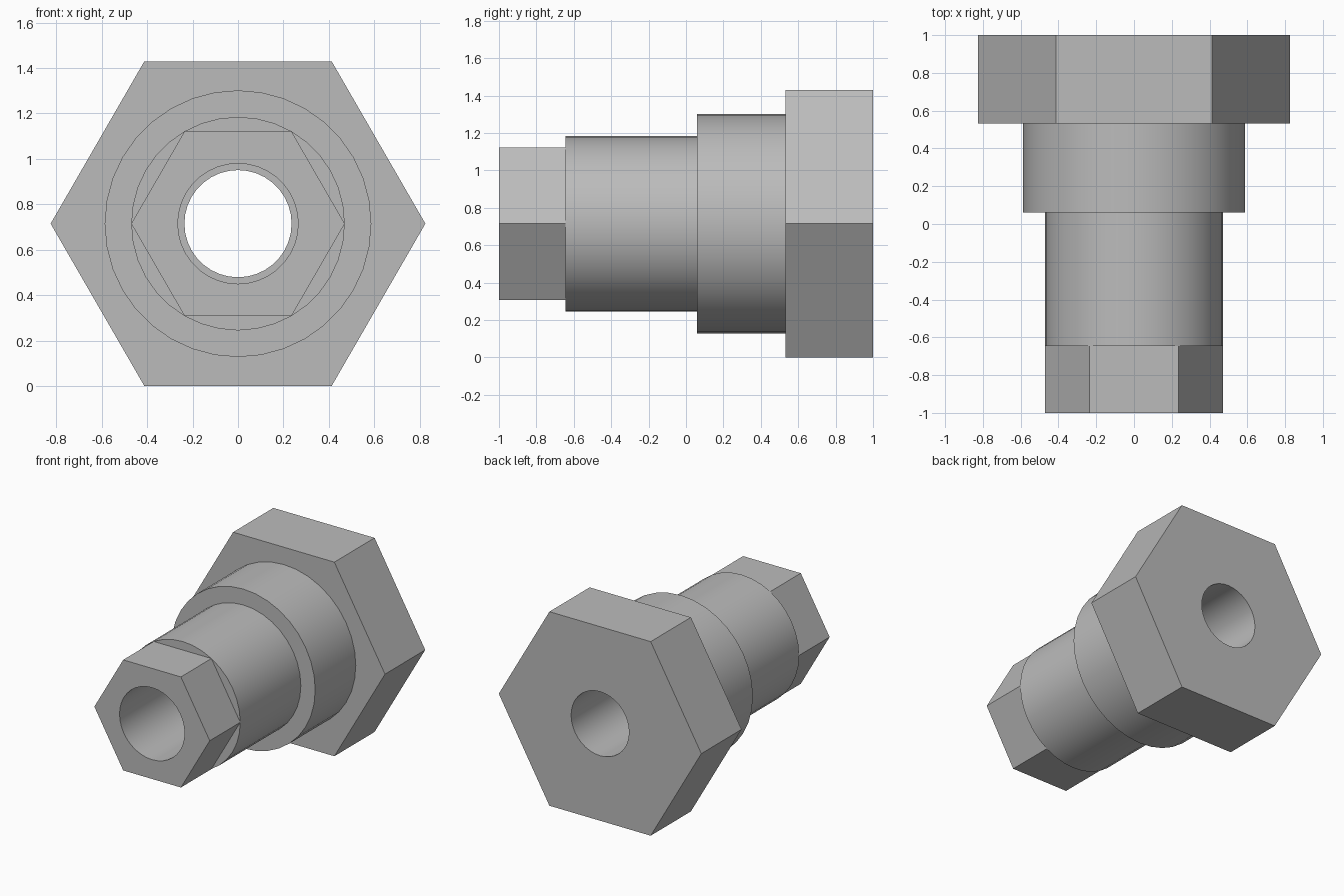
import bpy, bmesh, math

if "Cube" in bpy.data.objects:
    bpy.data.objects.remove(bpy.data.objects["Cube"])

CZ = 0.7145          # height of the axis
HEX, RND = 6, 36     # sides of hexagonal and round sections

# Closed profile along y: (y, radius, sides)
profile = [
    (-1.0, 0.265, RND),                          # front bore mouth
    (-1.0, 0.47, HEX), (-0.645, 0.47, HEX),      # hex nose
    (-0.645, 0.47, RND), (0.06, 0.47, RND),      # shank
    (0.06, 0.587, RND), (0.532, 0.587, RND),     # collar
    (0.532, 0.825, HEX), (1.0, 0.825, HEX),      # hex head
    (1.0, 0.236, RND), (0.06, 0.236, RND),       # rear bore
    (0.06, 0.265, RND),                          # bore step
]

bm = bmesh.new()
cache = {}


def vert(y, r, n, i):
    a = 2 * math.pi * (i % n) / n
    co = (r * math.cos(a), y, CZ + r * math.sin(a))
    key = tuple(round(c, 5) + 0.0 for c in co)
    if key not in cache:
        cache[key] = bm.verts.new(co)
    return cache[key]


def arc(ring, s):
    """Points of one 60 degree sector of a ring."""
    step = ring[2] // 6
    return [vert(*ring, s * step + i) for i in range(step + 1)]


for a, b in zip(profile, profile[1:] + profile[:1]):
    for s in range(6):
        pa, pb = arc(a, s), arc(b, s)
        if a[2] == b[2]:      # walls and round shoulders
            for i in range(len(pa) - 1):
                bm.faces.new((pa[i], pa[i + 1], pb[i + 1], pb[i]))
        else:                 # flat shoulder between hexagon and circle
            bm.faces.new(list(dict.fromkeys(pa + pb[::-1])))

bmesh.ops.recalc_face_normals(bm, faces=bm.faces[:])
mesh = bpy.data.meshes.new("stepped_hex_bushing")
bm.to_mesh(mesh)
bm.free()

body = bpy.data.objects.new("stepped_hex_bushing", mesh)
bpy.context.collection.objects.link(body)

# Plain grey metal
grey = bpy.data.materials.new("grey")
grey.diffuse_color = (0.5, 0.5, 0.5, 1)
grey.use_nodes = True
grey.node_tree.nodes["Principled BSDF"].inputs["Base Color"].default_value = grey.diffuse_color
mesh.materials.append(grey)

# Smooth round walls, crisp corners
bpy.context.view_layer.objects.active = body
body.select_set(True)
bpy.ops.object.shade_smooth_by_angle(angle=math.radians(30))
